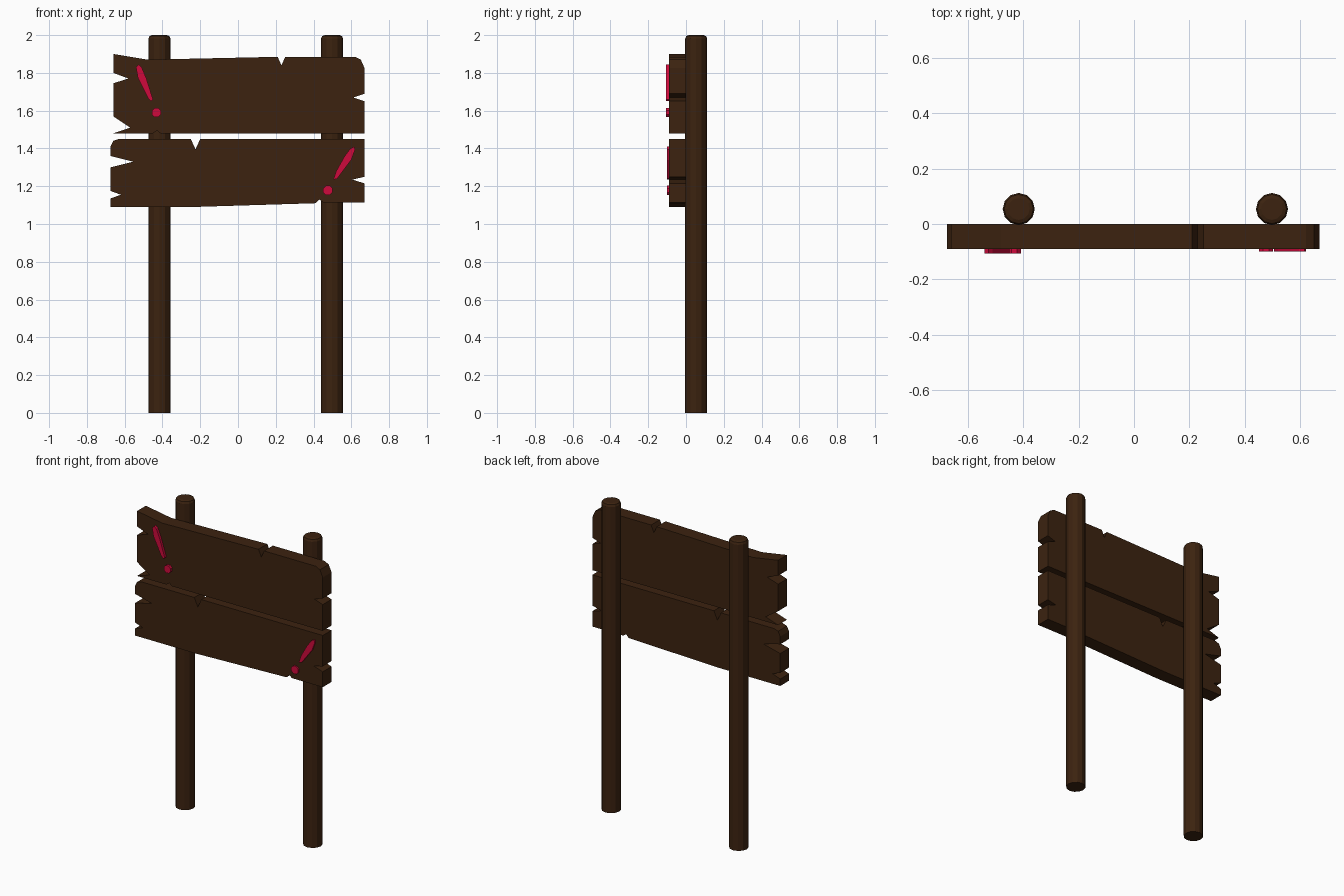
import bpy, bmesh, math
from mathutils import Matrix

# Remove the default cube
cube = bpy.data.objects.get("Cube")
if cube:
    bpy.data.objects.remove(cube, do_unlink=True)


def make_material(name, colour):
    mat = bpy.data.materials.new(name)
    mat.use_nodes = True
    mat.diffuse_color = colour
    mat.node_tree.nodes["Principled BSDF"].inputs["Base Color"].default_value = colour
    return mat


wood = make_material("dark brown wood", (0.045, 0.0165, 0.005, 1))
paint = make_material("crimson paint", (0.62, 0.003, 0.045, 1))


def finish(bm, name, mat):
    bmesh.ops.recalc_face_normals(bm, faces=bm.faces)
    mesh = bpy.data.meshes.new(name)
    bm.to_mesh(mesh)
    bm.free()
    mesh.materials.append(mat)
    obj = bpy.data.objects.new(name, mesh)
    bpy.context.collection.objects.link(obj)
    return obj


def slab(name, outline, front, back, mat):
    """Extrude an (x, z) outline from the front y to the back y."""
    bm = bmesh.new()
    face = bm.faces.new([bm.verts.new((x, front, z)) for x, z in outline])
    grown = bmesh.ops.extrude_face_region(bm, geom=[face], use_keep_orig=True)
    verts = [g for g in grown["geom"] if isinstance(g, bmesh.types.BMVert)]
    bmesh.ops.translate(bm, verts=verts, vec=(0, back - front, 0))
    return finish(bm, name, mat)


def post(name, x):
    """Faceted round post with a softened top rim."""
    height, radius = 2.0, 0.058
    bm = bmesh.new()
    bmesh.ops.create_cone(bm, cap_ends=True, segments=12, radius1=radius, radius2=radius,
                          depth=height, matrix=Matrix.Translation((x, 0.054, height / 2)))
    rim = [e for e in bm.edges if all(v.co.z > height - 0.01 for v in e.verts)]
    bmesh.ops.bevel(bm, geom=rim, offset=0.018, segments=2, profile=0.5, affect='EDGES')
    return finish(bm, name, wood)


def disc(x, z, radius, sides=8):
    return [(x + radius * math.cos(math.tau * (i + 0.5) / sides),
             z + radius * math.sin(math.tau * (i + 0.5) / sides)) for i in range(sides)]


# Posts
post("right_post", -0.416)
post("left_post", 0.498)

# Boards with splintered ends and notches
board_front = -0.09
upper = [(-.66, 1.9), (-.48, 1.87), (.21, 1.885), (.23, 1.84), (.25, 1.885), (.62, 1.885),
         (.65, 1.87), (.67, 1.825), (.67, 1.69), (.61, 1.67), (.67, 1.65), (.67, 1.48),
         (-.41, 1.48), (-.43, 1.495), (-.45, 1.48), (-.66, 1.48), (-.57, 1.51),
         (-.66, 1.57), (-.66, 1.745), (-.58, 1.77), (-.66, 1.8)]
lower = [(-.675, 1.41), (-.66, 1.44), (-.63, 1.45), (-.25, 1.45), (-.225, 1.395), (-.2, 1.45),
         (.67, 1.45), (.67, 1.25), (.605, 1.235), (.67, 1.215), (.67, 1.115), (.45, 1.115),
         (.43, 1.13), (.41, 1.11), (-.24, 1.09), (-.675, 1.09), (-.675, 1.135),
         (-.62, 1.155), (-.675, 1.175), (-.675, 1.3), (-.555, 1.33), (-.675, 1.36)]
slab("upper_board", upper, board_front, 0, wood)
slab("lower_board", lower, board_front, 0, wood)

# Raised exclamation marks: a tapered stroke above a round dot
upper_stroke = [(-.54, 1.83), (-.525, 1.845), (-.51, 1.83), (-.485, 1.77),
                (-.45, 1.66), (-.46, 1.65), (-.475, 1.665), (-.53, 1.775)]
lower_stroke = [(.615, 1.41), (.62, 1.395), (.6, 1.34), (.525, 1.24),
                (.505, 1.235), (.52, 1.28), (.565, 1.36), (.595, 1.4)]
for label, stroke, dot, front in (
        ("upper", upper_stroke, disc(-.432, 1.59, .026), -.107),
        ("lower", lower_stroke, disc(.476, 1.178, .027), -.1)):
    slab(label + "_mark_stroke", stroke, front, board_front, paint)
    slab(label + "_mark_dot", dot, front, board_front, paint)
